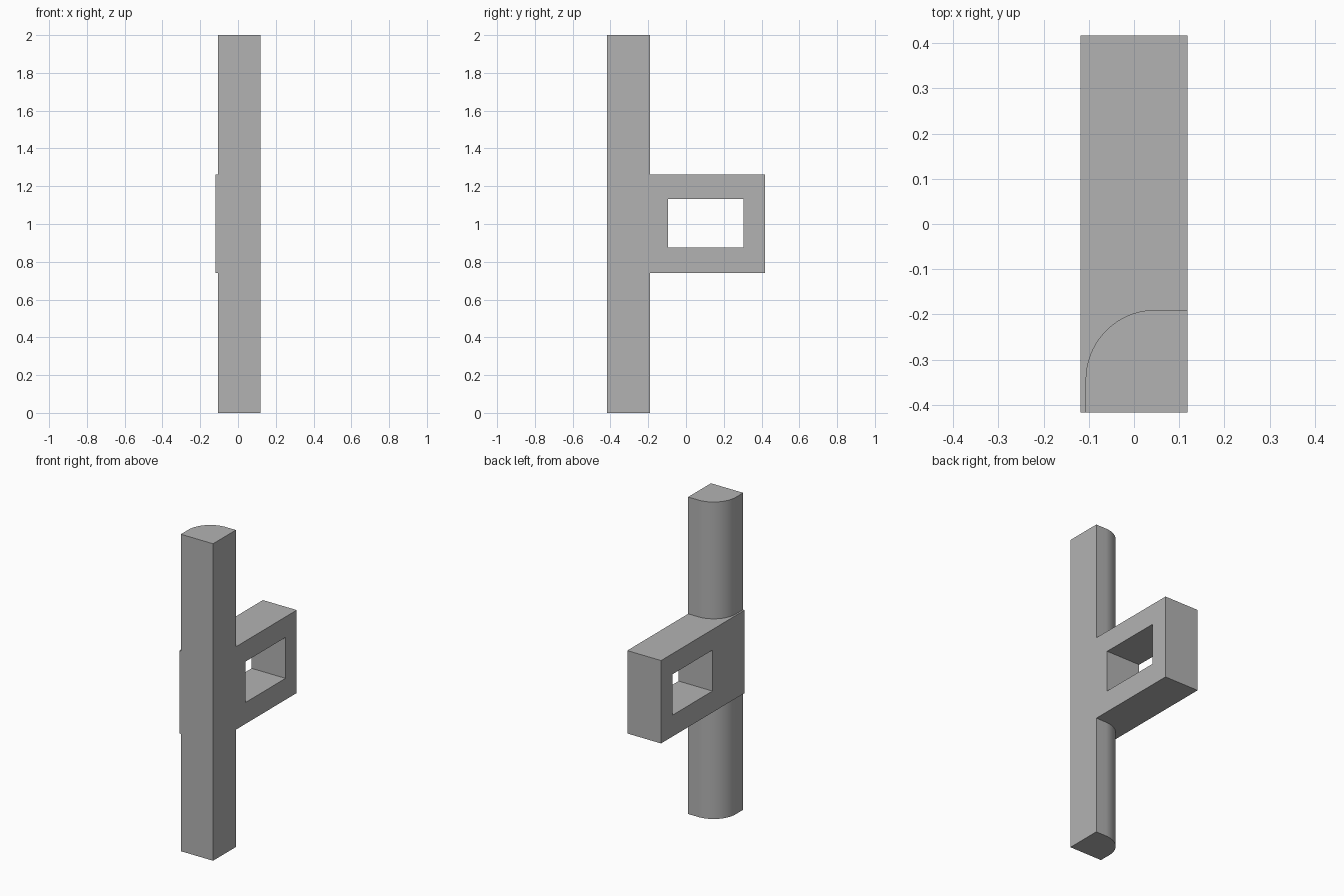
import bpy
import bmesh
import math
from mathutils import Vector

cube = bpy.data.objects.get("Cube")
if cube:
    bpy.data.objects.remove(cube, do_unlink=True)

# Overall extents
HALF_X, HALF_Y, HEIGHT = 0.118, 0.417, 2.0
POST_SIDE, POST_BACK, ROUND = -0.107, -0.19, 0.155
LOW, HIGH = 0.74, 1.263

grey = bpy.data.materials.new("plain grey")
grey.use_nodes = True
colour = (0.45, 0.45, 0.45, 1)
grey.diffuse_color = colour
grey.node_tree.nodes["Principled BSDF"].inputs["Base Color"].default_value = colour


def extruded(name, polygons, direction):
    """Extrude a set of flat polygons sharing corners into a solid object."""
    bm = bmesh.new()
    for polygon in polygons:
        bm.faces.new([bm.verts.new(p) for p in polygon])
    bmesh.ops.remove_doubles(bm, verts=bm.verts, dist=1e-5)
    result = bmesh.ops.extrude_face_region(bm, geom=bm.faces[:], use_keep_orig=True)
    moved = [v for v in result["geom"] if isinstance(v, bmesh.types.BMVert)]
    bmesh.ops.translate(bm, verts=moved, vec=Vector(direction))
    bmesh.ops.recalc_face_normals(bm, faces=bm.faces)
    mesh = bpy.data.meshes.new(name)
    bm.to_mesh(mesh)
    bm.free()
    mesh.materials.append(grey)
    obj = bpy.data.objects.new(name, mesh)
    bpy.context.collection.objects.link(obj)
    bpy.ops.object.select_all(action="DESELECT")
    obj.select_set(True)
    bpy.context.view_layer.objects.active = obj
    bpy.ops.object.shade_smooth_by_angle(angle=math.radians(30))
    return obj


# Post: square section with one large rounded rear corner
section = [(POST_SIDE, -HALF_Y), (HALF_X, -HALF_Y), (HALF_X, POST_BACK)]
steps = 24
for i in range(steps + 1):
    a = math.pi / 2 * (1 + i / steps)
    section.append((POST_SIDE + ROUND + ROUND * math.cos(a),
                    POST_BACK - ROUND + ROUND * math.sin(a)))

for name, bottom, top in (("lower_post", 0, LOW), ("upper_post", HIGH, HEIGHT)):
    extruded(name, [[(x, y, bottom) for x, y in section]], (0, 0, top - bottom))


# Bracket: rectangular block with a rectangular window through its side
def rectangle(y0, y1, z0, z1):
    return [(-HALF_X, y, z) for y, z in ((y0, z0), (y1, z0), (y1, z1), (y0, z1))]


outer = rectangle(-HALF_Y, HALF_Y, LOW, HIGH)
inner = rectangle(-0.095, 0.305, 0.875, 1.133)
ring = [[outer[i], outer[(i + 1) % 4], inner[(i + 1) % 4], inner[i]] for i in range(4)]
extruded("bracket", ring, (2 * HALF_X, 0, 0))
